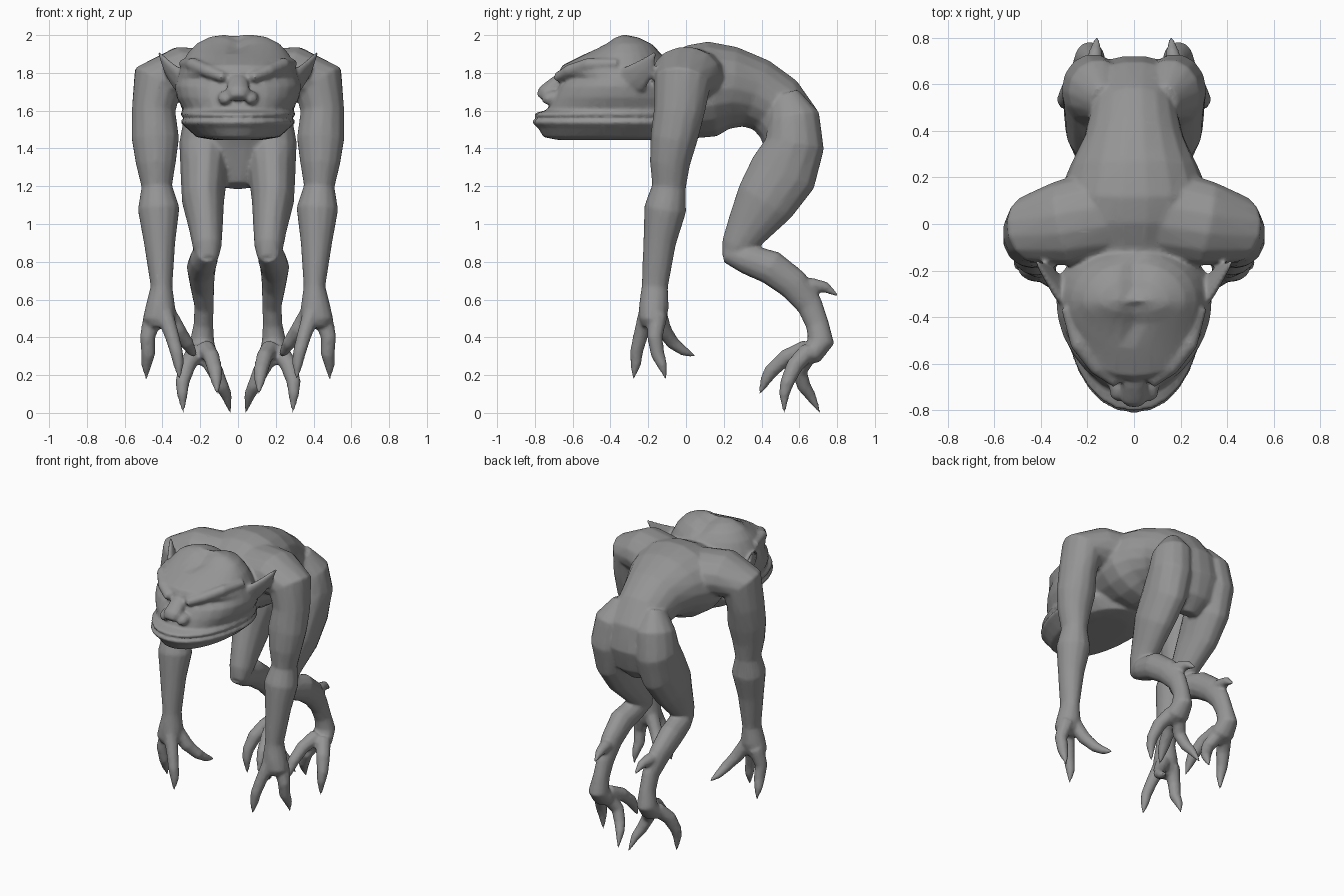
import bpy, bmesh, math
from mathutils import Vector

skin = bpy.data.materials.new("grey_skin")
skin.diffuse_color = (0.3, 0.3, 0.3, 1)
parts = []


def finish(name, bm, mirror):
    bmesh.ops.recalc_face_normals(bm, faces=bm.faces)
    me = bpy.data.meshes.new(name)
    bm.to_mesh(me)
    bm.free()
    me.materials.append(skin)
    ob = bpy.data.objects.new(name, me)
    bpy.context.collection.objects.link(ob)
    if mirror:
        ob.modifiers.new("mirror", 'MIRROR').use_mirror_merge = False
    parts.append(ob)


def skin_rings(bm, rings):
    """Bridge point rings into a closed skin."""
    loops = [[bm.verts.new(p) for p in r] for r in rings]
    n = len(loops[0])
    for a, b in zip(loops, loops[1:]):
        for i in range(n):
            bm.faces.new((a[i], a[(i + 1) % n], b[(i + 1) % n], b[i]))
    bm.faces.new(loops[0])
    bm.faces.new(loops[-1])


def limb(name, pts, ref=(1, 0, 0), segs=12, mirror=True):
    """Loft along (x, y, z, size along ref, size across)."""
    ref, rings = Vector(ref), []
    c = [Vector(p[:3]) for p in pts]
    for i, p in enumerate(pts):
        t = Vector()
        if i:
            t += (c[i] - c[i - 1]).normalized()
        if i < len(c) - 1:
            t += (c[i + 1] - c[i]).normalized()
        t.normalize()
        u = (ref - t * ref.dot(t)).normalized()
        v = t.cross(u)
        ring = []
        for k in range(segs):
            a = 2 * math.pi * k / segs
            ring.append(c[i] + u * math.cos(a) * p[3] + v * math.sin(a) * p[-1])
        rings.append(ring)
    bm = bmesh.new()
    skin_rings(bm, rings)
    finish(name, bm, mirror)


# Torso: neck, rib cage, waist and pelvis
limb("torso", [
    (0, -.28, 1.70, .20, .17), (0, -.10, 1.69, .28, .205), (0, .03, 1.70, .32, .25),
    (0, .14, 1.715, .32, .255), (0, .25, 1.72, .275, .22), (0, .37, 1.69, .215, .19),
    (0, .47, 1.63, .19, .175), (0, .545, 1.53, .23, .17), (0, .57, 1.41, .25, .155),
    (0, .56, 1.29, .18, .12), (0, .53, 1.20, .07, .06)], segs=18, mirror=False)

# Head: horizontal slices (height, half width, front, back)
slices = [
    (1.445, .13, -.68, -.12), (1.46, .22, -.755, -.02), (1.51, .275, -.785, 0),
    (1.535, .305, -.815, 0), (1.55, .30, -.81, 0), (1.56, .28, -.765, 0),
    (1.57, .30, -.805, 0), (1.585, .305, -.805, 0),
    (1.605, .29, -.735, 0), (1.67, .325, -.71, -.02), (1.73, .335, -.68, -.04),
    (1.77, .325, -.63, -.06), (1.80, .315, -.675, -.08), (1.84, .30, -.655, -.10),
    (1.90, .27, -.535, -.13), (1.955, .22, -.43, -.17), (1.99, .15, -.38, -.24),
    (2.005, .07, -.345, -.29)]
rings = []
for z, w, front, back in slices:
    mid = -.33
    ring = []
    for k in range(28):
        a = 2 * math.pi * k / 28
        s, co = math.sin(a), math.cos(a)
        x = w * math.copysign(abs(s) ** .92, s)
        y = mid - (mid - front) * co if co > 0 else mid - (back - mid) * co
        dip = .03 * math.exp(-(x / .045) ** 2) if z > 1.9 else 0
        ring.append((x, y, z - dip))
    rings.append(ring)
bm = bmesh.new()
skin_rings(bm, rings)
finish("head", bm, False)

# Face: brows, eyelids, nose, nostrils
limb("brow", [
    (.05, -.65, 1.775, .02, .02), (.085, -.67, 1.78, .03, .034),
    (.16, -.615, 1.81, .036, .036), (.24, -.515, 1.845, .036, .035),
    (.29, -.36, 1.85, .025, .025)], ref=(0, 0, 1), segs=10)
limb("eyelid", [
    (.08, -.63, 1.735, .01, .01), (.13, -.615, 1.738, .025, .03),
    (.19, -.565, 1.748, .025, .03), (.24, -.5, 1.765, .01, .01)], ref=(0, 0, 1), segs=8)
limb("nose", [
    (0, -.60, 1.79, .045, .03), (0, -.68, 1.75, .055, .04),
    (0, -.745, 1.695, .065, .045), (0, -.77, 1.665, .04, .03)], segs=10, mirror=False)
limb("nostril", [
    (.04, -.65, 1.675, .03, .02), (.068, -.70, 1.67, .045, .04),
    (.068, -.735, 1.662, .035, .035), (.055, -.76, 1.655, .015, .015)], segs=8)

# Ears
limb("ear", [
    (.27, -.34, 1.74, .07, .04), (.325, -.27, 1.77, .085, .03),
    (.37, -.215, 1.825, .06, .022), (.42, -.162, 1.91, .008, .008)],
    ref=(0, .5, -.6), segs=8)

# Arms
limb("arm", [
    (.13, .04, 1.76, .20, .17), (.31, .0, 1.79, .185, .15), (.43, -.02, 1.74, .15, .145),
    (.447, -.035, 1.60, .135, .117), (.437, -.065, 1.45, .125, .127),
    (.435, -.085, 1.32, .107, .107), (.43, -.09, 1.20, .09, .082),
    (.42, -.11, 1.08, .112, .112), (.415, -.14, .90, .087, .084),
    (.405, -.165, .67, .07, .058), (.41, -.17, .56, .08, .08),
    (.42, -.18, .49, .07, .085), (.42, -.185, .45, .045, .05)], ref=(0, 1, 0), segs=14)
for name, pts in {
    "front_finger": [(.39, -.205, .53, .048), (.35, -.24, .41, .04), (.325, -.263, .32, .036),
                     (.315, -.265, .26, .03), (.31, -.28, .18, .007)],
    "rear_finger": [(.445, -.15, .52, .055), (.48, -.165, .40, .042), (.475, -.15, .31, .038),
                    (.485, -.125, .25, .028), (.485, -.105, .18, .007)],
    "thumb": [(.38, -.15, .54, .05), (.32, -.12, .44, .045), (.27, -.07, .37, .037),
              (.245, -.01, .325, .027), (.225, .05, .30, .007)],
    # Toes and heel spur
    "front_toe": [(.17, .64, .34, .052), (.14, .53, .295, .045), (.12, .45, .22, .04),
                  (.115, .42, .17, .03), (.11, .39, .10, .007)],
    "outer_toe": [(.22, .65, .33, .05), (.27, .575, .25, .047), (.295, .535, .16, .038),
                  (.295, .52, .10, .03), (.29, .52, 0, .006)],
    "inner_toe": [(.17, .65, .31, .05), (.12, .60, .22, .044), (.085, .625, .14, .038),
                  (.06, .66, .09, .03), (.04, .71, 0, .006)],
    "heel_spur": [(.185, .58, .66, .05), (.175, .67, .675, .042), (.165, .74, .665, .03),
                  (.16, .805, .62, .008)],
}.items():
    ref = (0, 0, 1) if name == "heel_spur" or name == "thumb" else (0, 1, 0)
    limb(name, pts, ref=ref, segs=8)

# Legs
limb("thigh", [
    (.13, .52, 1.68, .06, .08), (.155, .57, 1.56, .13, .14), (.175, .575, 1.42, .137, .16),
    (.18, .515, 1.27, .125, .185), (.185, .42, 1.12, .112, .165), (.17, .33, .98, .09, .12),
    (.163, .27, .88, .077, .087), (.16, .24, .81, .055, .055)], segs=14)
limb("lower_leg", [
    (.16, .215, .85, .055, .055), (.18, .32, .815, .075, .08), (.195, .45, .77, .077, .092),
    (.19, .57, .68, .065, .085), (.18, .655, .57, .052, .07), (.183, .695, .47, .052, .062),
    (.19, .715, .38, .065, .072), (.19, .67, .315, .08, .06), (.19, .60, .28, .06, .035)],
    segs=12)

# Fuse all parts into one continuous skin
bpy.ops.object.select_all(action='DESELECT')
for ob in parts:
    ob.select_set(True)
body = parts[0]
bpy.context.view_layer.objects.active = body
bpy.ops.object.convert(target='MESH')
bpy.ops.object.join()
body.name = "body"
fuse = body.modifiers.new("fuse", 'REMESH')
fuse.mode = 'VOXEL'
fuse.voxel_size = .01
soften = body.modifiers.new("soften", 'SMOOTH')
soften.factor, soften.iterations = .5, 7
thin = body.modifiers.new("thin", 'DECIMATE')
thin.ratio = .3
bpy.ops.object.convert(target='MESH')
bpy.ops.object.shade_smooth_by_angle(angle=math.radians(60))
